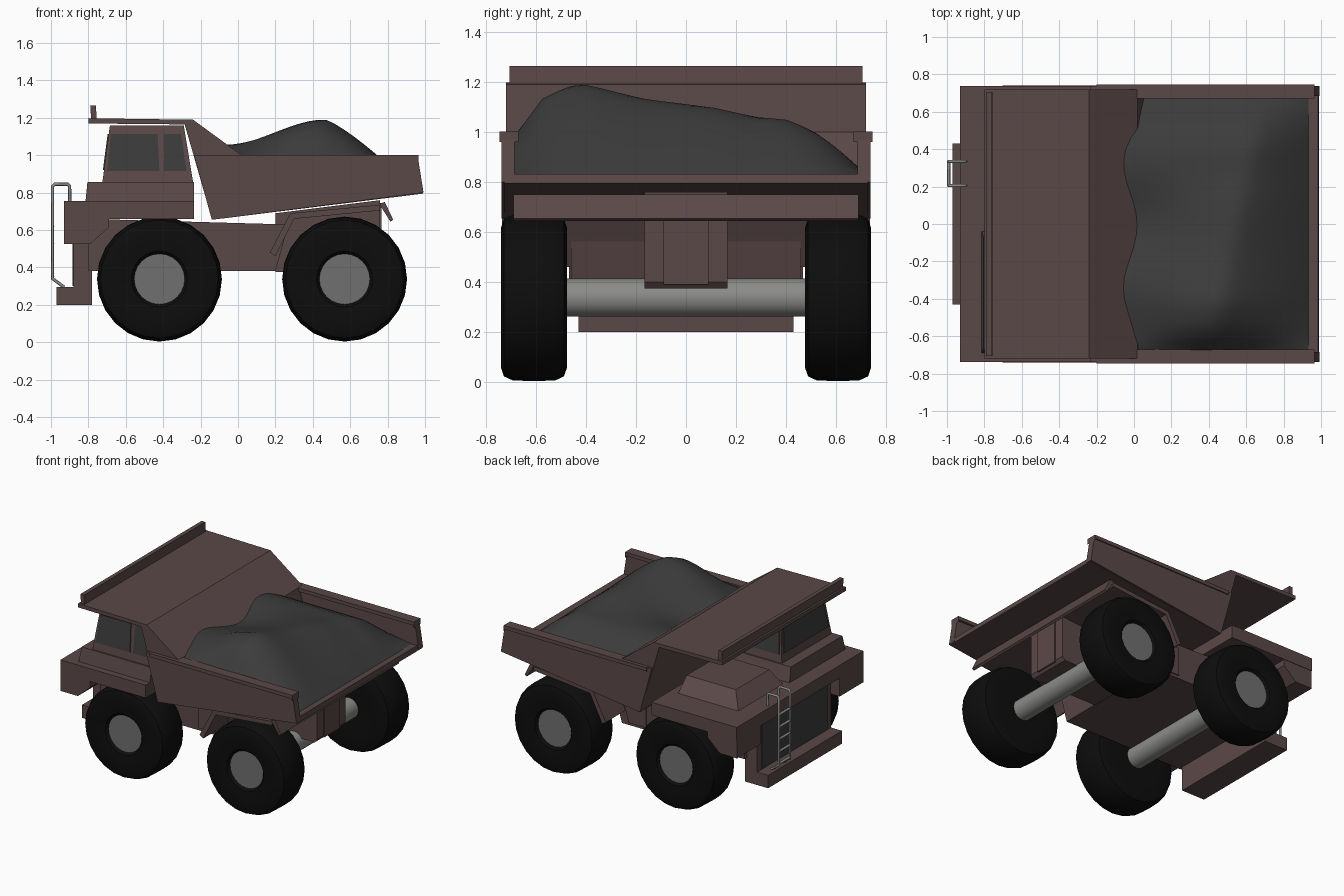
import bpy, bmesh, math
from mathutils import Vector

cube = bpy.data.objects.get("Cube")
if cube:
    bpy.data.objects.remove(cube, do_unlink=True)


def material(name, r, g, b):
    m = bpy.data.materials.new(name)
    m.use_nodes = True
    m.diffuse_color = (r, g, b, 1)
    m.node_tree.nodes["Principled BSDF"].inputs["Base Color"].default_value = (r, g, b, 1)
    return m


PAINT = material("brown_paint", 0.105, 0.065, 0.065)
DARK = material("dark_grey", 0.045, 0.045, 0.045)
RUBBER = material("black_rubber", 0.004, 0.004, 0.004)
STEEL = material("steel_grey", 0.16, 0.16, 0.16)
PIPE = material("light_steel", 0.26, 0.26, 0.25)


def finish(name, bm, *mats, smooth=None):
    bmesh.ops.recalc_face_normals(bm, faces=bm.faces)
    me = bpy.data.meshes.new(name)
    bm.to_mesh(me)
    bm.free()
    ob = bpy.data.objects.new(name, me)
    bpy.context.collection.objects.link(ob)
    for m in mats:
        me.materials.append(m)
    if smooth:
        bpy.ops.object.select_all(action="DESELECT")
        ob.select_set(True)
        bpy.context.view_layer.objects.active = ob
        bpy.ops.object.shade_smooth_by_angle(angle=math.radians(smooth))
    return ob


def prism(name, pts, y0, y1, mat=PAINT):
    """Side profile (x, z) extruded across y."""
    bm = bmesh.new()
    face = bm.faces.new([bm.verts.new((x, y0, z)) for x, z in pts])
    new = bmesh.ops.extrude_face_region(bm, geom=[face])["geom"]
    bmesh.ops.translate(bm, vec=(0, y1 - y0, 0),
                        verts=[v for v in new if isinstance(v, bmesh.types.BMVert)])
    return finish(name, bm, mat)


def box(name, x0, x1, y0, y1, z0, z1, mat=PAINT):
    return prism(name, [(x0, z0), (x1, z0), (x1, z1), (x0, z1)], y0, y1, mat)


def pair(name, pts, y0, y1, mat=PAINT):
    for side, s in (("near", -1), ("far", 1)):
        prism(f"{side}_{name}", pts, s * y0, s * y1, mat)


def frustum(name, base, top, z0, z1):
    """Tapered block; base and top are (x0, x1, y0, y1)."""
    bm = bmesh.new()
    rings = []
    for (x0, x1, y0, y1), z in ((base, z0), (top, z1)):
        rings.append([bm.verts.new(p) for p in
                      ((x0, y0, z), (x1, y0, z), (x1, y1, z), (x0, y1, z))])
    for r in rings:
        bm.faces.new(r)
    for i in range(4):
        j = (i + 1) % 4
        bm.faces.new((rings[0][i], rings[0][j], rings[1][j], rings[1][i]))
    return finish(name, bm, PAINT)


def plate(name, corners, direction, mat=DARK):
    """Thin sheet on a surface, thickened along a direction."""
    bm = bmesh.new()
    f = bm.faces.new([bm.verts.new(c) for c in corners])
    new = bmesh.ops.extrude_face_region(bm, geom=[f])["geom"]
    bmesh.ops.translate(bm, vec=Vector(direction) * 0.006,
                        verts=[v for v in new if isinstance(v, bmesh.types.BMVert)])
    return finish(name, bm, mat)


def lerp(table, t):
    for (a, p), (b, q) in zip(table, table[1:]):
        if t <= b:
            return p + (q - p) * max(0, t - a) / (b - a)
    return table[-1][1]


# Wheels: a spun tyre section with a grey hub, plus the axles
section = [(0, -.13), (.2, -.13), (.28, -.132), (.315, -.12), (.331, -.085), (.334, 0),
           (.331, .085), (.315, .12), (.28, .132), (.2, .128), (.15, .122),
           (.135, .105), (0, .105)]
for end, cx in (("front", -.42), ("rear", .57)):
    for side, s in (("near", -1), ("far", 1)):
        bm = bmesh.new()
        vs = [bm.verts.new((cx + r, s * (.608 + y), .338)) for r, y in section]
        es = [bm.edges.new(e) for e in zip(vs, vs[1:])]
        bmesh.ops.spin(bm, geom=vs + es, cent=(cx, 0, .338), axis=(0, 1, 0),
                       angle=math.tau, steps=24)
        bmesh.ops.remove_doubles(bm, verts=bm.verts, dist=0.0005)
        for f in bm.faces:
            c = f.calc_center_median()
            if math.hypot(c.x - cx, c.z - .338) < .13 and abs(c.y) > .61:
                f.material_index = 1
        finish(f"{end}_{side}_wheel", bm, RUBBER, STEEL, smooth=35)
    bpy.ops.mesh.primitive_cylinder_add(vertices=20, radius=.076, depth=1.0,
                                        location=(cx, 0, .338), rotation=(math.pi / 2, 0, 0))
    axle = bpy.context.object
    axle.name = f"{end}_axle"
    axle.data.materials.append(PIPE)
    bpy.ops.object.shade_smooth_by_angle(angle=math.radians(35))

# Chassis, tail box and side panels
prism("chassis", [(-.8, .38), (.2, .38), (.27, .63), (-.8, .66)], -.46, .46)
prism("tail_box", [(.2, .375), (.74, .375), (.76, .4), (.76, .76), (.2, .69)], -.165, .165)
box("tail_panel", .755, .766, -.09, .09, .39, .745)
pair("side_panel", [(0, .4), (.14, .4), (.2, .61), (0, .61)], .455, .468)

# Rear mudguards and hanging flap
pair("rear_mudguard", [(.17, .48), (.2, .46), (.3, .66), (.76, .705), (.76, .735), (.28, .69)],
     .165, .69)
prism("rear_flap", [(.755, .74), (.815, .645), (.83, .655), (.785, .75)], -.69, .69)

# Nose, grille and bumper
box("nose", -.88, -.78, -.43, .43, .2, .7)
plate("grille", [(-.88, y, z) for y, z in ((-.38, .3), (.38, .3), (.38, .64), (-.38, .64))],
      (-1, 0, 0))
box("bumper", -.97, -.87, -.43, .43, .2, .295)

# Front deck and fenders
box("deck", -.93, -.235, -.738, .738, .66, .755)
pair("front_fender", [(-.93, .525), (-.79, .525), (-.69, .615), (-.69, .67), (-.93, .67)],
     .46, .735)
frustum("cab_base", (-.815, -.235, -.69, -.04), (-.805, -.235, -.67, -.07), .755, .858)
frustum("engine_cover", (-.79, -.3, 0, .52), (-.7, -.3, .03, .42), .755, .85)

# Cab with windows
frustum("cab", (-.725, -.24, -.66, -.08), (-.685, -.29, -.62, -.12), .855, 1.16)


def inset(z):
    return (z - .855) / .305 * .04


for side, y, s in (("near", -.66, -1), ("far", -.08, 1)):
    for label, quad in (("front", ((-.7, .915), (-.68, 1.115), (-.43, 1.115), (-.42, .915))),
                        ("rear", ((-.395, .915), (-.395, 1.115), (-.305, 1.115), (-.275, .915)))):
        plate(f"{side}_{label}_window", [(x, y - s * inset(z), z) for x, z in quad], (0, s, 0))
plate("windscreen", [(-.725 + inset(z), y, z) for y, z in
                     ((-.63, .92), (-.11, .92), (-.14, 1.115), (-.6, 1.115))], (-1, 0, 0))

# Dump body: headboard with canopy, floor, sides and rims
prism("headboard_canopy", [(-.8, 1.17), (-.8, 1.198), (-.24, 1.19), (.02, 1.0), (.1, .7),
                           (-.14, .66), (-.285, 1.165)], -.72, .72)
prism("canopy_lip", [(-.785, 1.19), (-.79, 1.265), (-.76, 1.265), (-.755, 1.19)], -.705, .705)
prism("body_floor", [(-.14, .655), (.99, .795), (.985, .832), (-.1, .7)], -.725, .725)
pair("body_side", [(-.235, 1.0), (.96, 1.0), (.992, .8), (-.14, .655)], .685, .737)
pair("body_rim", [(-.2, .975), (.955, .975), (.965, .96), (.965, 1.002), (-.2, 1.002)],
     .67, .745)

# Heaped load: ridge height across y, crest drifting rearwards
ridge = [(-.69, .98), (-.57, 1.14), (-.43, 1.198), (-.3, 1.165), (-.15, 1.13), (.1, 1.1),
         (.28, 1.06), (.4, 1.05), (.5, 1.01), (.6, .94), (.69, .86)]
bm = bmesh.new()
NX, NY = 22, 24
grid = []
for i in range(NX + 1):
    x = -.08 + 1.015 * i / NX
    row = []
    for j in range(NY + 1):
        y = -.69 + 1.38 * j / NY
        top = lerp(ridge, y)
        crest = .46 + .2 * (y + .43)
        front = min(top, 1.025 + .03 * math.cos((y - .32) * 9.5))
        if x < crest:
            t = (x + .08) / (crest + .08)
            z = front + (top - front) * t * t * (3 - 2 * t)
        else:
            t = (x - crest) / (.935 - crest)
            z = top + (.825 - top) * t ** 1.25
        row.append(bm.verts.new((x, y, z)))
    grid.append(row)
for a, b in zip(grid, grid[1:]):
    for j in range(NY):
        bm.faces.new((a[j], b[j], b[j + 1], a[j + 1]))
load = finish("load", bm, DARK, smooth=60)


# Boarding ladder of bent pipe
def pipe(name, pts):
    cu = bpy.data.curves.new(name, "CURVE")
    cu.dimensions = "3D"
    cu.bevel_depth = .009
    cu.bevel_resolution = 1
    cu.use_fill_caps = True
    sp = cu.splines.new("POLY")
    sp.points.add(len(pts) - 1)
    for p, co in zip(sp.points, pts):
        p.co = (*co, 1)
    cu.materials.append(PIPE)
    bpy.context.collection.objects.link(bpy.data.objects.new(name, cu))


for n, y in enumerate((.205, .335)):
    pipe(f"ladder_rail_{n}", [(-.9, y, .75), (-.9, y, .835), (-.91, y, .845), (-.98, y, .845),
                              (-.991, y, .835), (-.991, y, .34), (-.93, y, .295)])
for n in range(5):
    pipe(f"ladder_rung_{n}", [(-.991, y, .35 + n * .09) for y in (.205, .335)])
